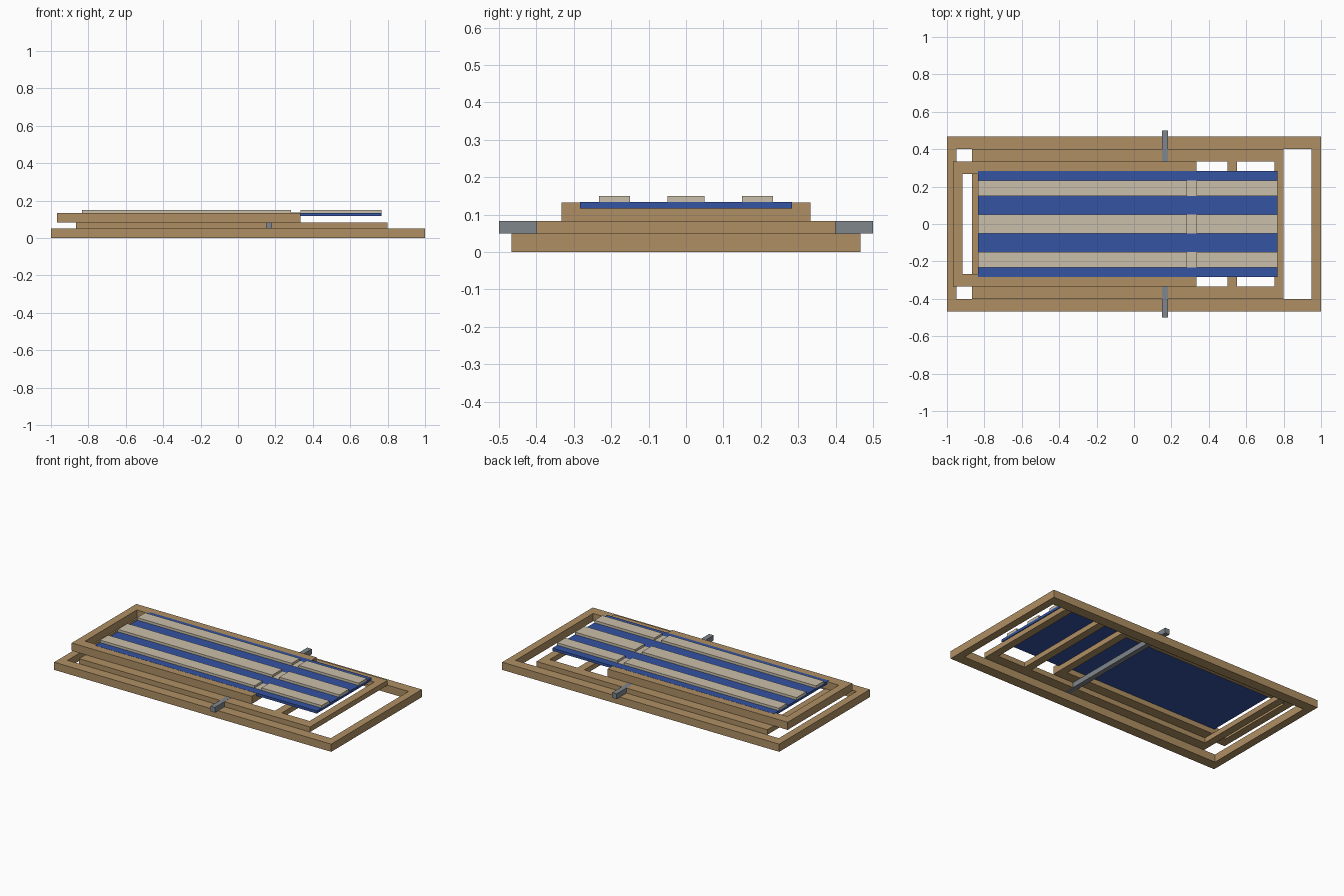
import bpy
import bmesh

if "Cube" in bpy.data.objects:
    bpy.data.objects.remove(bpy.data.objects["Cube"])


def material(name, rgb):
    m = bpy.data.materials.new(name)
    m.diffuse_color = (*rgb, 1.0)
    m.use_nodes = True
    m.node_tree.nodes["Principled BSDF"].inputs["Base Color"].default_value = m.diffuse_color
    return m


WOOD = material("wood", (0.43, 0.275, 0.125))
FABRIC = material("blue fabric", (0.033, 0.088, 0.36))
PAD = material("beige slat", (0.59, 0.52, 0.40))
METAL = material("grey metal", (0.215, 0.24, 0.26))


def boxes(name, mat, parts):
    """One object made of boxes, each given as (x0, x1, y0, y1, z0, z1)."""
    bm = bmesh.new()
    for x0, x1, y0, y1, z0, z1 in parts:
        for v in bmesh.ops.create_cube(bm, size=1.0)["verts"]:
            v.co.x = x1 if v.co.x > 0 else x0
            v.co.y = y1 if v.co.y > 0 else y0
            v.co.z = z1 if v.co.z > 0 else z0
    mesh = bpy.data.meshes.new(name)
    bm.to_mesh(mesh)
    bm.free()
    mesh.materials.append(mat)
    obj = bpy.data.objects.new(name, mesh)
    bpy.context.collection.objects.link(obj)
    return obj


def frame(name, x0, x1, half, z0, z1, rail=0.067, bar=0.05, extra=()):
    """Two long rails joined by end bars and optional extra crossbars."""
    inner = half - rail
    parts = [(x0, x1, -half, -inner, z0, z1), (x0, x1, inner, half, z0, z1)]
    for x in (x0, x1 - bar, *extra):
        parts.append((x, x + bar, -inner, inner, z0, z1))
    return boxes(name, WOOD, parts)


# Three folded timber frames, stacked
frame("base_frame", -1.0, 1.0, 0.467, 0.0, 0.05)
frame("seat_frame", -0.867, 0.80, 0.40, 0.05, 0.083, extra=(0.50,))
frame("back_frame", -0.967, 0.333, 0.333, 0.083, 0.133)

# Pivot rod, split around the seat rails so its tops stay visible
boxes("pivot_rod", METAL, [(0.15, 0.183, -0.5, 0.5, 0.0497, 0.0834)])

# Fabric sling
boxes("fabric_sling", FABRIC, [(-0.833, 0.767, -0.283, 0.283, 0.117, 0.1338)])

# Padded strips in two sections, joined by a low strip across the fold
strips = ((-0.233, -0.15), (-0.05, 0.05), (0.15, 0.233))
for name, x0, x1, top in (("back_strips", -0.833, 0.283, 0.15),
                          ("seat_strips", 0.333, 0.767, 0.15),
                          ("fold_strips", 0.283, 0.333, 0.1352)):
    boxes(name, PAD, [(x0, x1, y0, y1, 0.1335, top) for y0, y1 in strips])
